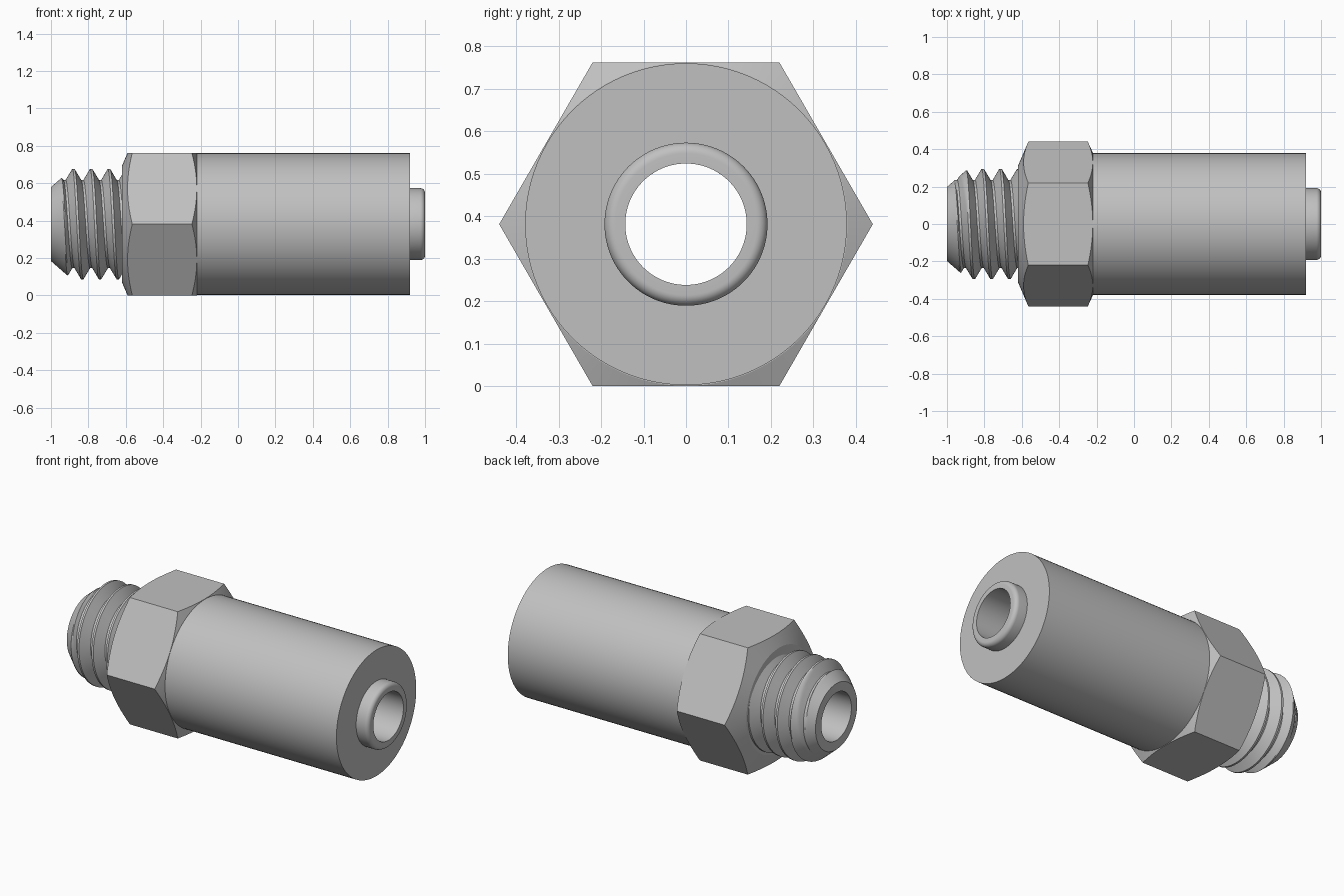
import bpy, bmesh, math

if "Cube" in bpy.data.objects:
    bpy.data.objects.remove(bpy.data.objects["Cube"])

AXIS_Z = 0.381
BORE = 0.143
PITCH = 0.095

steel = bpy.data.materials.new("steel grey")
steel.diffuse_color = (0.53, 0.53, 0.53, 1)
steel.use_nodes = True
steel.node_tree.nodes["Principled BSDF"].inputs["Base Color"].default_value = steel.diffuse_color


def skin(name, column, segments=96, start=0.0):
    """Closed ring about the x axis; column(angle) gives its (x, radius) loop."""
    bm = bmesh.new()
    cols = []
    for i in range(segments + 1):
        a = start + math.tau * i / segments
        cols.append([bm.verts.new((x, -r * math.sin(a), AXIS_Z + r * math.cos(a)))
                     for x, r in column(a)])
    for p, q in zip(cols, cols[1:]):
        for j in range(len(p)):
            k = (j + 1) % len(p)
            bm.faces.new((p[j], p[k], q[k], q[j]))
    bmesh.ops.remove_doubles(bm, verts=bm.verts, dist=1e-5)
    bmesh.ops.dissolve_degenerate(bm, edges=bm.edges, dist=1e-5)
    bmesh.ops.recalc_face_normals(bm, faces=bm.faces)
    me = bpy.data.meshes.new(name)
    bm.to_mesh(me)
    bm.free()
    me.materials.append(steel)
    ob = bpy.data.objects.new(name, me)
    bpy.context.collection.objects.link(ob)
    return ob


def activate(ob):
    bpy.ops.object.select_all(action='DESELECT')
    ob.select_set(True)
    bpy.context.view_layer.objects.active = ob


def smooth(ob, degrees=25):
    activate(ob)
    bpy.ops.object.shade_smooth_by_angle(angle=math.radians(degrees))


# Sleeve with the rounded nozzle lip at its end
FILLET = 0.025
lip = [(1 - FILLET + FILLET * math.sin(t), 0.192 - FILLET + FILLET * math.cos(t))
       for t in (math.pi / 2 * (1 - i / 8) for i in range(9))]
sleeve_profile = [(-0.22, BORE), (1, BORE)] + lip + [(0.92, 0.192), (0.92, 0.379), (-0.22, 0.379)]
smooth(skin("sleeve", lambda a: sleeve_profile))

# Hex nut, its corners chamfered by a turned envelope
nut_profile = [(-0.62, 0.1), (-0.22, 0.1), (-0.22, 0.44), (-0.62, 0.44)]
nut = skin("hex_nut", lambda a: nut_profile, 6, math.pi / 6)
envelope_profile = [(-0.62, BORE), (-0.22, BORE), (-0.22, 0.3805), (-0.251, 0.45),
                    (-0.561, 0.45), (-0.62, 0.312)]
envelope = skin("nut_envelope", lambda a: envelope_profile, 144)
activate(nut)
mod = nut.modifiers.new("chamfer", 'BOOLEAN')
mod.operation = 'INTERSECT'
mod.solver = 'EXACT'
mod.object = envelope
bpy.ops.object.modifier_apply(modifier=mod.name)
bpy.data.objects.remove(envelope, do_unlink=True)
smooth(nut, 15)

# Threaded end: helical ridge limited by a lead-in cone
MAJOR, MINOR, FLAT = 0.295, 0.235, 0.006
SLOPE_END = PITCH / 2 - FLAT
SUB = 6


def thread_radius(x, a):
    u = (x + 0.88 - PITCH * a / math.tau) % PITCH
    d = min(u, PITCH - u)                       # distance from the crest
    t = min(max((d - FLAT) / (SLOPE_END - FLAT), 0), 1)
    return min(MAJOR + (MINOR - MAJOR) * t, 0.198 + 0.87 * (x + 1))


def thread_column(a):
    marks = [-SLOPE_END, -FLAT, FLAT, SLOPE_END, PITCH - SLOPE_END]
    offsets = [p + (q - p) * i / SUB for p, q in zip(marks, marks[1:]) for i in range(SUB)]
    loop = [(-0.62, BORE), (-1, BORE)]
    for k in range(-3, 5):
        for o in offsets:
            x = -0.88 + PITCH * (k + a / math.tau) + o
            x = min(max(x, -1), -0.62)
            loop.append((x, thread_radius(x, a)))
    return loop


smooth(skin("threaded_end", thread_column))
